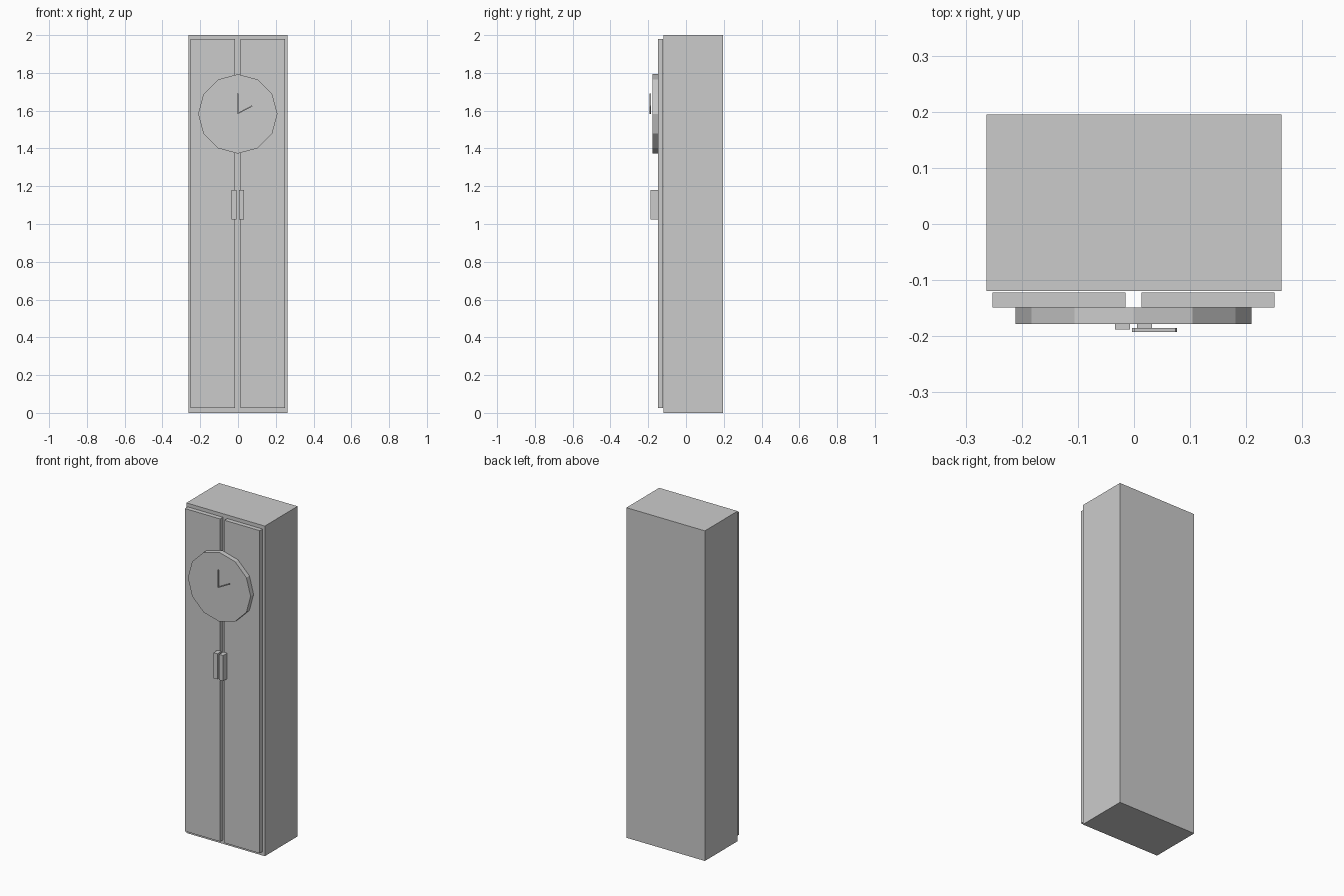
import bpy
import math
from mathutils import Matrix, Vector

cube = bpy.data.objects.get("Cube")
if cube:
    bpy.data.objects.remove(cube, do_unlink=True)

grey = bpy.data.materials.new("plain_grey")
grey.use_nodes = True
grey.diffuse_color = (0.6, 0.6, 0.6, 1)
grey.node_tree.nodes["Principled BSDF"].inputs["Base Color"].default_value = (0.6, 0.6, 0.6, 1)


def finish(obj, name):
    obj.name = name
    obj.data.name = name
    obj.data.materials.append(grey)
    return obj


def box(name, x, y, z):
    """Box from its (low, high) limits on each axis."""
    spans = (x, y, z)
    bpy.ops.mesh.primitive_cube_add(size=1)
    obj = bpy.context.object
    centre = Vector([(a + b) / 2 for a, b in spans])
    size = Vector([b - a for a, b in spans])
    obj.data.transform(Matrix.Translation(centre) @ Matrix.Diagonal(size).to_4x4())
    return finish(obj, name)


MID = -0.001
CLOCK_Z = 1.583

# Cabinet body
box("cabinet", (-0.263, 0.263), (-0.119, 0.195), (0, 2))

# Paired doors and handles
for side, s in (("left", 1), ("right", -1)):
    box(side + "_door", sorted((MID + s * 0.014, MID + s * 0.251)), (-0.149, -0.122), (0.025, 1.98))
    box(side + "_handle", sorted((MID + s * 0.006, MID + s * 0.033)), (-0.188, -0.149), (1.025, 1.18))

# Twelve-sided clock disc, corner at the top
bpy.ops.mesh.primitive_cylinder_add(vertices=12, radius=0.21, depth=0.029,
                                    location=(MID, -0.1635, CLOCK_Z),
                                    rotation=(math.pi / 2, 0, 0))
finish(bpy.context.object, "clock_face")

# Clock hands, pivoting at the centre of the disc
for name, length, turn in (("minute_hand", 0.105, 0), ("hour_hand", 0.086, 62)):
    hand = box(name, (-0.003, 0.003), (-0.0035, 0.0035), (0, length))
    hand.location = (MID, -0.189, CLOCK_Z + 0.002)
    hand.rotation_euler.y = math.radians(turn)
